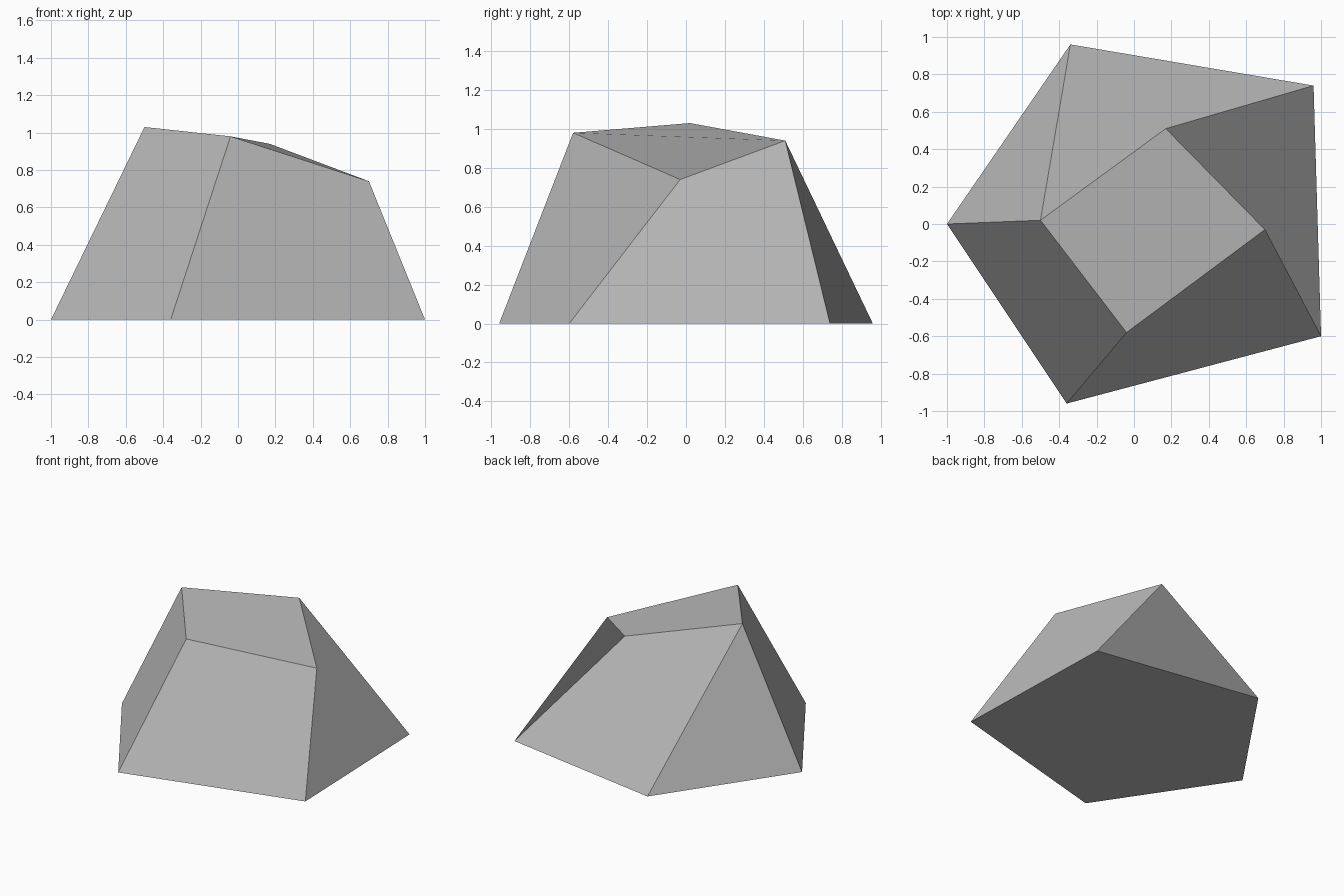
import bpy

if "Cube" in bpy.data.objects:
    bpy.data.objects.remove(bpy.data.objects["Cube"])

# Single flat stone colour
stone = bpy.data.materials.new("stone_grey")
stone.diffuse_color = (0.5, 0.5, 0.5, 1)
stone.use_nodes = True
stone.node_tree.nodes["Principled BSDF"].inputs["Base Color"].default_value = stone.diffuse_color

# Five-sided footprint (counter-clockwise) and four-sided sloping crown
base = [(-1, 0), (-0.36, -0.96), (1, -0.6), (0.96, 0.74), (-0.34, 0.96)]
crown = [(-0.5, 0.02, 1.03), (-0.04, -0.58, 0.98),
         (0.7, -0.03, 0.74), (0.17, 0.51, 0.94)]
verts = [(x, y, 0) for x, y in base] + crown

# Each side quad starts on a corner of its outward fold
faces = [(4, 3, 2, 1, 0)]                      # underside
for i in range(4):
    a, b = i, i + 1
    ta, tb = 5 + i, 5 + (i + 1) % 4
    faces.append((b, tb, ta, a))               # side walls
faces.append((4, 0, 5))                        # narrow left wall
faces.append((6, 7, 8, 5))                     # top

mesh = bpy.data.meshes.new("rock")
mesh.from_pydata(verts, [], faces)
mesh.materials.append(stone)
mesh.update()
rock = bpy.data.objects.new("rock", mesh)
bpy.context.collection.objects.link(rock)
